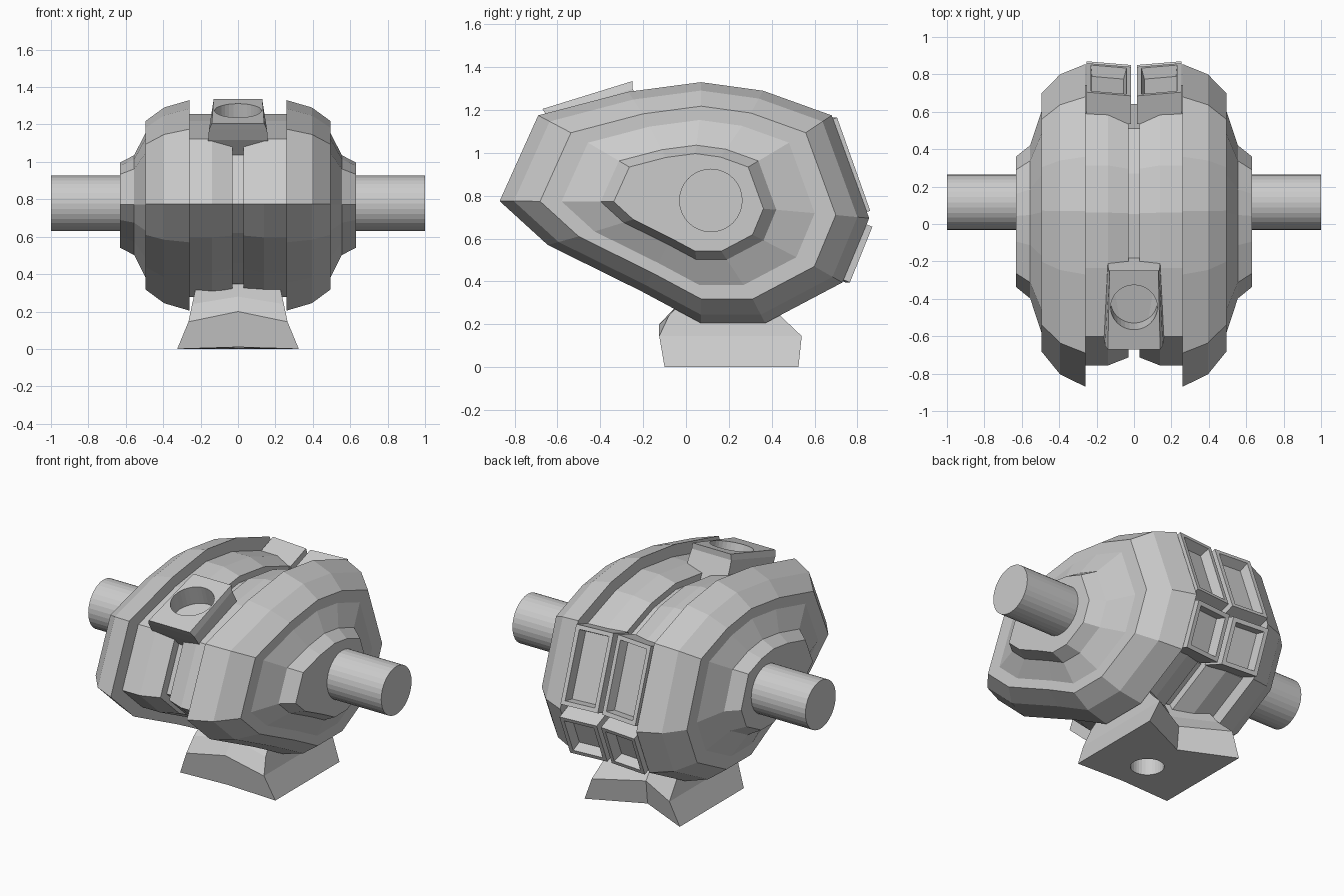
import bpy, bmesh, math
from mathutils import Vector, Matrix

if "Cube" in bpy.data.objects:
    bpy.data.objects.remove(bpy.data.objects["Cube"])


def make_object(name, bm):
    bmesh.ops.recalc_face_normals(bm, faces=bm.faces)
    mesh = bpy.data.meshes.new(name)
    bm.to_mesh(mesh)
    bm.free()
    obj = bpy.data.objects.new(name, mesh)
    bpy.context.collection.objects.link(obj)
    return obj


def loft(rings):
    """Bridge equal-length closed rings and cap both ends."""
    bm = bmesh.new()
    vs = [[bm.verts.new(p) for p in r] for r in rings]
    n = len(vs[0])
    for a, b in zip(vs, vs[1:]):
        for i in range(n):
            j = (i + 1) % n
            bm.faces.new((a[i], a[j], b[j], b[i]))
    bm.faces.new(vs[0])
    bm.faces.new(vs[-1])
    return bm


def cylinder(name, radius, depth, matrix, sides=32):
    bm = bmesh.new()
    bmesh.ops.create_cone(bm, cap_ends=True, segments=sides, radius1=radius,
                          radius2=radius, depth=depth, matrix=matrix)
    return make_object(name, bm)


def cut(obj, cutter):
    cutter.hide_render = True
    cutter.display_type = 'WIRE'
    mod = obj.modifiers.new("hole", 'BOOLEAN')
    mod.object = cutter
    mod.operation = 'DIFFERENCE'
    mod.solver = 'EXACT'


# Egg-shaped housing: one side profile (y, z), scaled along x
profile = [(-.87, .775), (-.69, 1.175), (-.27, 1.285), (.07, 1.33), (.36, 1.29),
           (.68, 1.175), (.855, .695), (.73, .395), (.37, .205), (.07, .205),
           (-.21, .355), (-.645, .57)]
# (x, scale, y shift): end cap, stepped shoulder, outer shell, recessed channel, groove
steps = [(.63, .405, .015), (.555, .475, .015), (.495, .685, .015), (.495, .80, .015),
         (.395, .93, .005), (.26, 1, 0), (.26, .87, 0), (.14, .87, 0),
         (.03, .82, 0), (.03, .75, 0)]
full = [(-x, s, d) for x, s, d in steps] + steps[::-1]
make_object("housing", loft([[(x, y * s + d, .77 + (z - .77) * s) for y, z in profile]
                             for x, s, d in full]))

# Axle stubs on both sides
for name, side in (("left_axle", -1), ("right_axle", 1)):
    cylinder(name, .148, .42, Matrix.Translation((side * .79, .116, .778))
             @ Matrix.Rotation(math.pi / 2, 4, 'Y'))


# Framed recessed panels closing the channel at the back
def back_panel(name, side, top, bottom):
    run = Vector((0, bottom[0] - top[0], bottom[1] - top[1])).normalized()
    inward = Vector((0, run.z, -run.y))
    front = [Vector((side * x, p[0] - tilt, p[1]))
             for x, p, tilt in ((.015, top, .02), (.255, top, 0),
                                (.255, bottom, 0), (.015, bottom, .02))]
    bm = loft([front, [v + inward * .16 for v in front]])
    bm.faces.ensure_lookup_table()
    face = bm.faces[-2]
    bmesh.ops.recalc_face_normals(bm, faces=bm.faces)
    bmesh.ops.inset_individual(bm, faces=[face], thickness=.035)
    bmesh.ops.inset_individual(bm, faces=[face], thickness=.015, depth=-.06)
    make_object(name, bm)


for label, side in (("left", -1), ("right", 1)):
    back_panel(label + "_upper_panel", side, (.705, 1.165), (.86, .73))
    back_panel(label + "_lower_panel", side, (.87, .655), (.765, .395))

# Tilted filler boss near the top front, with a round blind hole
along = Vector((0, .42, .13)).normalized()
normal = Vector((0, -along.z, along.y))
mid = Vector((0, -.46, 1.27))


def boss_ring(depth, front_w, back_w, front_l, back_l):
    return [mid - normal * depth + along * l + Vector((w, 0, 0))
            for w, l in ((-front_w, -front_l), (front_w, -front_l),
                         (back_w, back_l), (-back_w, back_l))]


boss = make_object("filler_boss", loft([
    boss_ring(0, .14, .13, .22, .22), boss_ring(.035, .155, .135, .21, .21),
    boss_ring(.10, .16, .14, .19, .22), boss_ring(.24, .16, .14, .12, .24)]))
cut(boss, cylinder("filler_hole_cutter", .125, .24, Matrix.Translation(mid + along * .015)
                   @ normal.to_track_quat('Z', 'Y').to_matrix().to_4x4()))

# Flared foot with notched front and back
# (z, half width, front y, back y, front notch, back notch, centre lift)
sections = [(0, .325, -.10, .525, 0, .15, .01), (.145, .265, -.125, .54, 0, .15, .055),
            (.24, .245, -.08, .44, .03, .12, .04), (.35, .22, .02, .36, .05, .10, 0)]
foot = make_object("foot", loft([
    [(-w, y0, z), (0, y0 + n0, z + up), (w, y0, z), (w, y1, z), (0, y1 - n1, z), (-w, y1, z)]
    for z, w, y0, y1, n0, n1, up in sections]))
cut(foot, cylinder("foot_hole_cutter", .095, .3, Matrix.Translation((0, .115, 0))))
